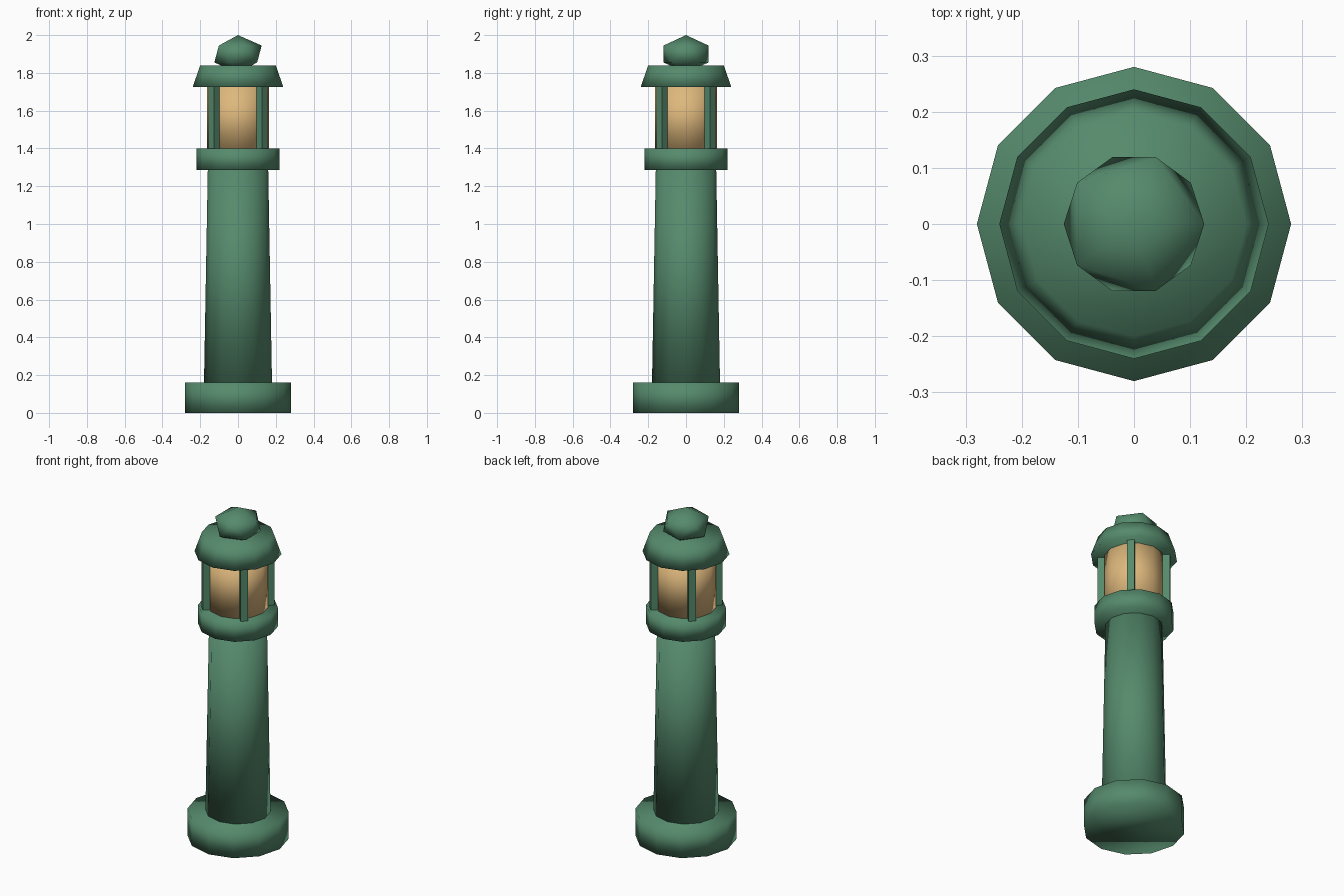
import bpy
import math

if "Cube" in bpy.data.objects:
    bpy.data.objects.remove(bpy.data.objects["Cube"])

SIDES = 12


def make_material(name, rgb):
    mat = bpy.data.materials.new(name)
    mat.diffuse_color = (*rgb, 1.0)
    mat.use_nodes = True
    mat.node_tree.nodes["Principled BSDF"].inputs["Base Color"].default_value = mat.diffuse_color
    return mat


green = make_material("weathered green", (0.091, 0.254, 0.150))
amber = make_material("warm amber", (0.730, 0.479, 0.202))


def finish(name, mat, smooth=True):
    obj = bpy.context.object
    obj.name = name
    obj.data.name = name
    obj.data.materials.append(mat)
    if smooth:
        bpy.ops.object.shade_smooth()
    return obj


def drum(name, z0, z1, r0, r1, mat):
    """Twelve-sided tapered drum standing between two heights."""
    bpy.ops.mesh.primitive_cone_add(
        vertices=SIDES, radius1=r0, radius2=r1, depth=z1 - z0,
        location=(0, 0, (z0 + z1) / 2))
    return finish(name, mat)


# Post and lantern, from the ground up
drum("base", 0.0, 0.16, 0.28, 0.28, green)
drum("column", 0.16, 1.285, 0.18, 0.16, green)
drum("collar", 1.285, 1.40, 0.22, 0.22, green)
drum("lamp_glass", 1.40, 1.73, 0.165, 0.165, amber)
drum("roof", 1.725, 1.84, 0.24, 0.20, green)

# Four bars around the glass, on the diagonals
for i in range(4):
    a = math.radians(45 + 90 * i)
    bpy.ops.mesh.primitive_cube_add(
        size=1, location=(0.18 * math.cos(a), 0.18 * math.sin(a), 1.565),
        rotation=(0, 0, a))
    bpy.context.object.scale = (0.04, 0.04, 0.33)
    finish(f"lantern_bar_{i + 1}", green, smooth=False)

# Squashed low-poly ball on top
bpy.ops.mesh.primitive_ico_sphere_add(
    subdivisions=1, radius=0.14, location=(0, 0, 1.90))
bpy.context.object.scale.z = 0.1 / 0.14
finish("finial", green)
